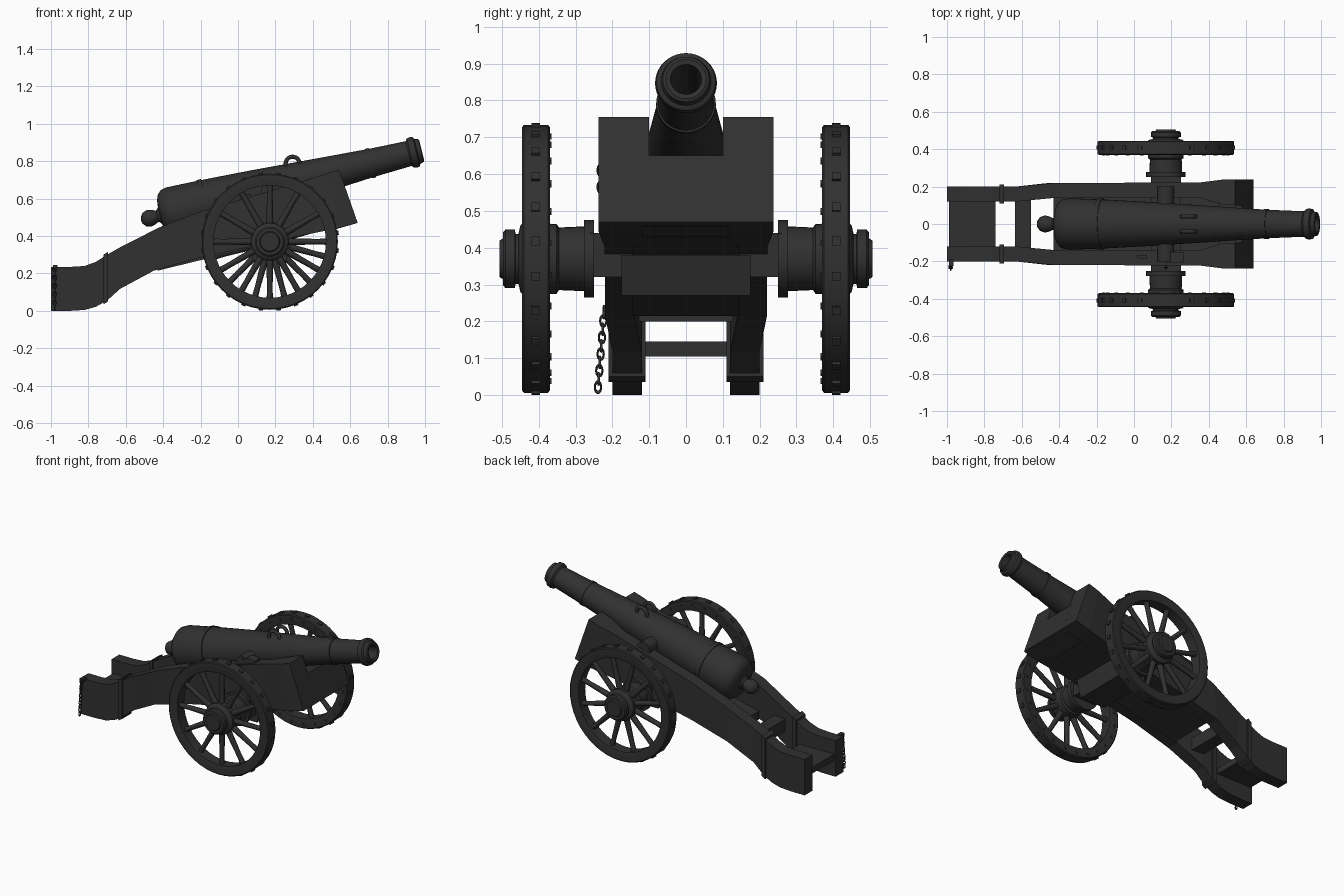
import bpy, bmesh, math
from mathutils import Matrix, Vector

if "Cube" in bpy.data.objects:
    bpy.data.objects.remove(bpy.data.objects["Cube"])

mat = bpy.data.materials.new("charcoal black")
mat.diffuse_color = (0.03, 0.03, 0.03, 1)
mat.use_nodes = True
mat.node_tree.nodes["Principled BSDF"].inputs["Base Color"].default_value = mat.diffuse_color
T, R = Matrix.Translation, Matrix.Rotation
rad = math.radians


def finish(name, bm, smooth=None):
    bmesh.ops.remove_doubles(bm, verts=bm.verts, dist=1e-5)
    bmesh.ops.recalc_face_normals(bm, faces=bm.faces)
    me = bpy.data.meshes.new(name)
    bm.to_mesh(me)
    bm.free()
    me.materials.append(mat)
    if smooth:
        for p in me.polygons:
            p.use_smooth = True
        me.set_sharp_from_angle(angle=rad(smooth))
    ob = bpy.data.objects.new(name, me)
    bpy.context.collection.objects.link(ob)
    return ob


def add_lathe(bm, pts, seg, m, closed=False):
    """Spin (along, radius) points about local X."""
    rings = []
    for s, r in pts:
        rings.append([bm.verts.new(m @ Vector((s, r * math.cos(a), r * math.sin(a))))
                      for a in (2 * math.pi * i / seg for i in range(seg))])
    pairs = list(zip(rings, rings[1:])) + ([(rings[-1], rings[0])] if closed else [])
    for a, b in pairs:
        for i in range(seg):
            j = (i + 1) % seg
            bm.faces.new((a[i], a[j], b[j], b[i]))


def lathe(name, pts, seg, m, closed=False, smooth=35):
    bm = bmesh.new()
    add_lathe(bm, pts, seg, m, closed)
    return finish(name, bm, smooth)


def loft(name, stations):
    """Beam through (x_top, z_top, x_bottom, z_bottom, y_a, y_b) stations."""
    bm = bmesh.new()
    rings = [[bm.verts.new(c) for c in ((xt, ya, zt), (xt, yb, zt), (xb, yb, zb), (xb, ya, zb))]
             for xt, zt, xb, zb, ya, yb in stations]
    for a, b in zip(rings, rings[1:]):
        for i in range(4):
            j = (i + 1) % 4
            bm.faces.new((a[i], a[j], b[j], b[i]))
    bm.faces.new(rings[0])
    bm.faces.new(rings[-1])
    return finish(name, bm)


def box(name, x0, x1, y0, y1, z0, z1):
    return loft(name, [(x0, z1, x0, z0, y0, y1), (x1, z1, x1, z0, y0, y1)])


def add_torus(bm, m, R0, r0, start=0, sweep=360, seg=20, sides=8):
    rings = []
    n = seg if sweep == 360 else seg + 1
    for i in range(n):
        a = rad(start + sweep * i / seg)
        rings.append([bm.verts.new(m @ Vector(((R0 + r0 * math.cos(b)) * math.cos(a), r0 * math.sin(b),
                                               (R0 + r0 * math.cos(b)) * math.sin(a))))
                      for b in (2 * math.pi * k / sides for k in range(sides))])
    for i in range(seg):
        a, b = rings[i], rings[(i + 1) % n]
        for k in range(sides):
            l = (k + 1) % sides
            bm.faces.new((a[k], a[l], b[l], b[k]))


def chain(name, top, bottom, count):
    bm = bmesh.new()
    top, bottom = Vector(top), Vector(bottom)
    for i in range(count):
        p = top.lerp(bottom, (i + 0.5) / count)
        m = T(p) @ R(rad(90 * (i % 2)), 4, 'Z') @ Matrix.Diagonal((0.75, 1, 1.25, 1))
        add_torus(bm, m, 0.0115, 0.0038, seg=12, sides=6)
    finish(name, bm, 60)


# Barrel with bands, muzzle swell, bore and breech knob
tilt = T((0, 0, 0.6135)) @ R(rad(-14), 4, 'Y')
lathe("barrel", [
    (-0.535, 0), (-0.53, 0.02), (-0.515, 0.038), (-0.49, 0.046), (-0.465, 0.04), (-0.445, 0.03),
    (-0.43, 0.045), (-0.425, 0.085), (-0.415, 0.11), (-0.395, 0.13), (-0.36, 0.138),
    (-0.195, 0.132), (-0.195, 0.137), (-0.17, 0.137), (-0.17, 0.131),
    (0.1, 0.117), (0.72, 0.077), (0.72, 0.081), (0.74, 0.081), (0.74, 0.076),
    (0.94, 0.068), (0.95, 0.08), (0.965, 0.084), (0.982, 0.08), (0.988, 0.068),
    (1.008, 0.063), (1.012, 0.055), (1.008, 0.042), (0.6, 0.042), (0.6, 0)], 40, tilt)

# Lifting handles and trunnions
for side in (-1, 1):
    bm = bmesh.new()
    add_torus(bm, tilt @ T((0.325, side * 0.04, 0.098)), 0.037, 0.011, -15, 210)
    finish("lifting_handle", bm, 50)
lathe("trunnions", [(-0.2, 0), (-0.2, 0.045), (0.2, 0.045), (0.2, 0)], 24,
      T((0.17, 0, 0.645)) @ R(rad(90), 4, 'Z'))

# Carriage cheeks with iron straps
cheek = [(-1, .235, -1, 0, .12, .2), (-.9, .235, -.9, 0, .12, .2), (-.82, .24, -.82, .005, .12, .2),
         (-.76, .262, -.76, .022, .12, .2), (-.70, .30, -.70, .055, .12, .2),
         (-.63, .34, -.63, .118, .12, .2), (-.42, .447, -.45, .215, .14, .22),
         (-.2, .53, -.2, .285, .14, .22), (.35, .695, .35, .405, .14, .222),
         (.47, .733, .54, .443, .105, .237), (.54, .755, .64, .47, .1, .237)]
for side in (-1, 1):
    loft("cheek", [(a, b, c, d, side * e, side * f) for a, b, c, d, e, f in cheek])
    ya, yb = side * 0.11, side * 0.21
    loft("cheek_strap", [(-.72, .30, -.72, .035, ya, yb), (-.695, .315, -.695, .05, ya, yb)])

# Cross members between the cheeks
box("tail_plank", -.99, -.74, -.125, .125, .105, .145)
box("rear_crossbar", -.635, -.55, -.13, .13, .2, .28)
loft("floor", [(-.43, .27, -.43, .215, -.145, .145), (.3, .44, .3, .393, -.145, .145),
               (.58, .5, .6, .458, -.12, .12)])
loft("front_transom", [(.45, .62, .5, .43, -.12, .12), (.577, .65, .64, .47, -.12, .12)])

# Axle and its bed
box("axle", .09, .25, -.26, .26, .32, .44)
loft("axle_bed", [(.05, .38, .08, .27, -.175, .175), (.29, .38, .26, .27, -.175, .175)])

# Wheels
for side in (-1, 1):
    hubm = T((0.17, 0, 0.37)) @ R(rad(90 * side), 4, 'Z')
    lathe("hub", [(.25, 0), (.25, .105), (.277, .105), (.277, .088), (.345, .085), (.352, .095),
                  (.365, .095), (.44, .1), (.45, .09), (.455, .068), (.463, .068), (.465, .08),
                  (.49, .08), (.497, .072), (.497, .055), (.506, .05), (.506, 0)], 32, hubm)
    lathe("wheel_rim", [(.372, .3), (.37, .305), (.37, .358), (.375, .364), (.44, .364),
                        (.445, .358), (.445, .305), (.443, .3)], 48, hubm, closed=True, smooth=30)
    spokes, studs = bmesh.new(), bmesh.new()
    for k in range(12):
        turn = hubm @ R(rad(30 * k + (15 if side > 0 else 0)), 4, 'X')
        add_lathe(spokes, [(.07, .02), (.12, .018), (.25, .015), (.31, .017)], 8,
                  turn @ T((.408, 0, 0)) @ R(rad(-90), 4, 'Y'))
    for k in range(24):
        turn = hubm @ R(rad(15 * k + 7.5), 4, 'X')
        for p, size in (((.408, 0, .364), (.022, .024, .014)), ((.37, 0, .335), (.01, .014, .014))):
            bmesh.ops.create_cube(studs, size=1, matrix=turn @ T(p) @ Matrix.Diagonal((*size, 1)))
    finish("spokes", spokes, 50)
    finish("rim_studs", studs)

# Clamp, bolt and chains on the front side
loft("trunnion_clamp", [(.16, .67, .16, .63, -.205, -.15), (.22, .69, .22, .645, -.205, -.15),
                        (.265, .685, .265, .66, -.205, -.15)])
box("cheek_bolt", .02, .07, -.185, -.165, .59, .622)
chain("clamp_chain", (.17, -.232, .645), (.17, -.232, .53), 5)
box("chain_hook", -.99, -.965, -.225, -.19, .225, .245)
chain("tail_chain", (-.98, -.222, .235), (-.98, -.24, .01), 10)
